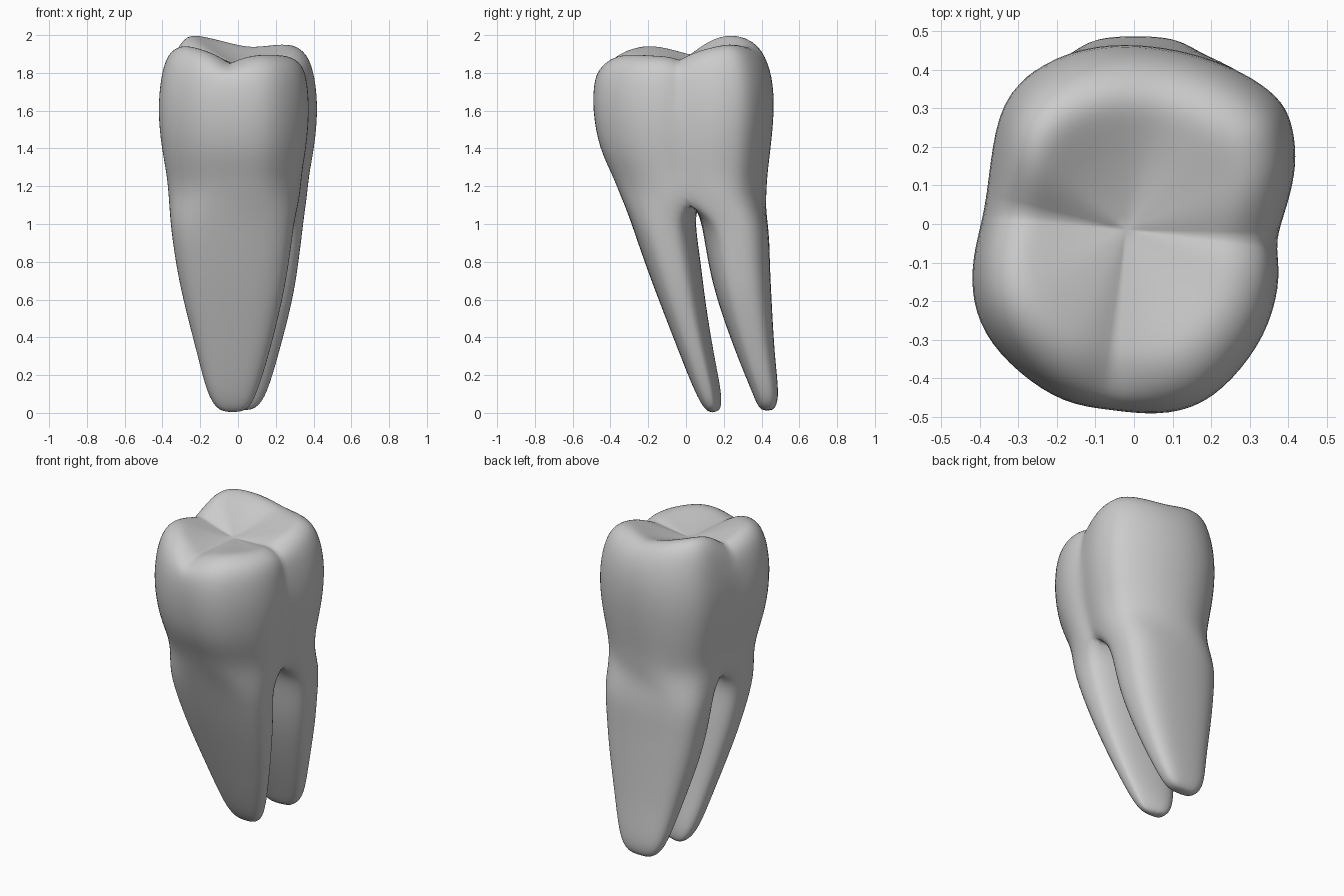
import bpy
import bmesh
from math import cos, sin, radians, copysign

cube = bpy.data.objects.get("Cube")
if cube:
    bpy.data.objects.remove(cube)

# Widest outline of the crown with the height of the chewing rim, starting at the
# left notch and running round the back, the right notch and the front
OUTLINE = [
    (.36, -.045, 1.87), (.395, .05, 1.905), (.418, .15, 1.93), (.41, .24, 1.945),
    (.385, .31, 1.955), (.31, .37, 1.955), (.2, .42, 1.945), (.08, .45, 1.94),
    (-.06, .46, 1.965), (-.2, .43, 1.99), (-.33, .34, 2.01), (-.365, .2, 1.985),
    (-.38, .04, 1.9), (-.41, -.06, 1.92), (-.42, -.17, 1.94), (-.39, -.28, 1.95),
    (-.3, -.38, 1.935), (-.18, -.46, 1.905), (-.06, -.475, 1.85), (.06, -.49, 1.885),
    (.18, -.465, 1.9), (.28, -.37, 1.9), (.35, -.26, 1.895), (.378, -.13, 1.89)]
COUNT = len(OUTLINE)
HALF = COUNT // 2
PIT = (-.02, -.015, 1.85)

bm = bmesh.new()


def bridge(upper, lower):
    """Join two closed loops of equal length with quads."""
    n = len(upper)
    for i in range(n):
        j = (i + 1) % n
        bm.faces.new((upper[i], lower[i], lower[j], upper[j]))


def close(loop, point, down=False):
    """Fan a loop to one centre vertex."""
    tip = bm.verts.new(point)
    for a, b in zip(loop, loop[1:] + loop[:1]):
        bm.faces.new((b, a, tip) if down else (a, b, tip))
    return tip


def wall_ring(z, side, front, back, dip=0):
    """One ring of the crown wall, scaled separately to each side."""
    ring = []
    for x, y, _ in OUTLINE:
        near_notch = max(0, 1 - abs(y) / .3)
        depth = y * (front if y < 0 else back) + dip * .8 * near_notch
        ring.append(bm.verts.new((x * side, depth, z - dip * near_notch)))
    return ring


def cap_ring(scale, rise, drop=0):
    """One ring of the chewing surface, between the pit and the rim."""
    ring = []
    for x, y, rim in OUTLINE:
        ring.append(bm.verts.new((PIT[0] + (x - PIT[0]) * scale,
                                  PIT[1] + (y - PIT[1]) * scale,
                                  PIT[2] + (rim - PIT[2]) * rise - drop)))
    return ring


# Crown: rounded chewing surface with a pit, then the bulging walls
cap = [cap_ring(.2, .22), cap_ring(.4, .5), cap_ring(.58, .82),
       cap_ring(.73, 1.05), cap_ring(.9, .93, .03)]
walls = [wall_ring(1.78, .985, 1.01, 1.01), wall_ring(1.6, 1.025, 1.025, 1.03),
         wall_ring(1.4, .975, .95, .985), wall_ring(1.26, .905, .805, .945),
         wall_ring(1.16, .88, .725, .935, .07)]
rings = cap + walls
for upper, lower in zip(rings, rings[1:]):
    bridge(upper, lower)
pit = close(cap[0], PIT)

# Saddle between the roots
base = walls[-1]
left, right = base[0], base[HALF]
saddle = [bm.verts.new(left.co.lerp(right.co, t)) for t in (.25, .5, .75)]
back_loop = base[:HALF + 1] + saddle[::-1]
front_loop = base[HALF:] + [left] + saddle


def root(loop, start, skew, levels, tip):
    """Loft a root downwards through rounded boxes (z, x0, x1, y0, y1)."""
    angles = [start + 20 * k for k in range(HALF + 1)]
    angles += [angles[-1] + 30 * k for k in (1, 2, 3)]
    for z, x0, x1, y0, y1 in levels:
        ring = []
        for a in angles:
            c, s = cos(radians(a)), sin(radians(a))
            c, s = copysign(abs(c) ** .72, c), copysign(abs(s) ** .72, s)
            # The back face turns slightly towards the left
            shift = -skew * c * max(0, s)
            ring.append(bm.verts.new(((x0 + x1 + c * (x1 - x0)) / 2,
                                      (y0 + y1 + s * (y1 - y0)) / 2 + shift, z)))
        bridge(loop, ring)
        loop = ring
    close(loop, tip, down=True)


# Front root sweeps backwards, back root drops almost straight
root(front_loop, 150, .025, [
    (1, -.362, .3, -.29, .05), (.8, -.335, .275, -.222, .08),
    (.6, -.295, .24, -.147, .1), (.3, -.215, .165, -.03, .147),
    (.1, -.165, .1, .05, .187), (.015, -.11, .055, .1, .18)], (-.03, .14, 0))
root(back_loop, -30, 0, [
    (1, -.338, .35, .08, .443), (.8, -.315, .325, .11, .445),
    (.6, -.28, .295, .157, .455), (.3, -.2, .215, .267, .47),
    (.1, -.15, .155, .352, .495), (.02, -.09, .1, .385, .475)], (.0, .43, .01))

# Sharper grooves across the chewing surface, a side fissure and a crisp saddle
crease = bm.edges.layers.float.new("crease_edge")
lines = [[pit] + [ring[i] for ring in cap + walls[:depth]]
         for i, depth in ((0, 2), (HALF, 1), (HALF + 6, 1))]
for line in lines + [[left] + saddle + [right]]:
    for a, b in zip(line, line[1:]):
        bm.edges.get((a, b))[crease] = .7

bmesh.ops.recalc_face_normals(bm, faces=bm.faces[:])
mesh = bpy.data.meshes.new("molar_tooth")
bm.to_mesh(mesh)
bm.free()
tooth = bpy.data.objects.new("molar_tooth", mesh)
bpy.context.collection.objects.link(tooth)

# Plain grey material
grey = bpy.data.materials.new("plain_grey")
grey.use_nodes = True
colour = (.6, .6, .6, 1)
grey.diffuse_color = colour
grey.node_tree.nodes["Principled BSDF"].inputs["Base Color"].default_value = colour
mesh.materials.append(grey)

# Smooth rounding
rounding = tooth.modifiers.new("rounding", "SUBSURF")
rounding.levels = rounding.render_levels = 2
bpy.context.view_layer.objects.active = tooth
tooth.select_set(True)
bpy.ops.object.shade_smooth()
